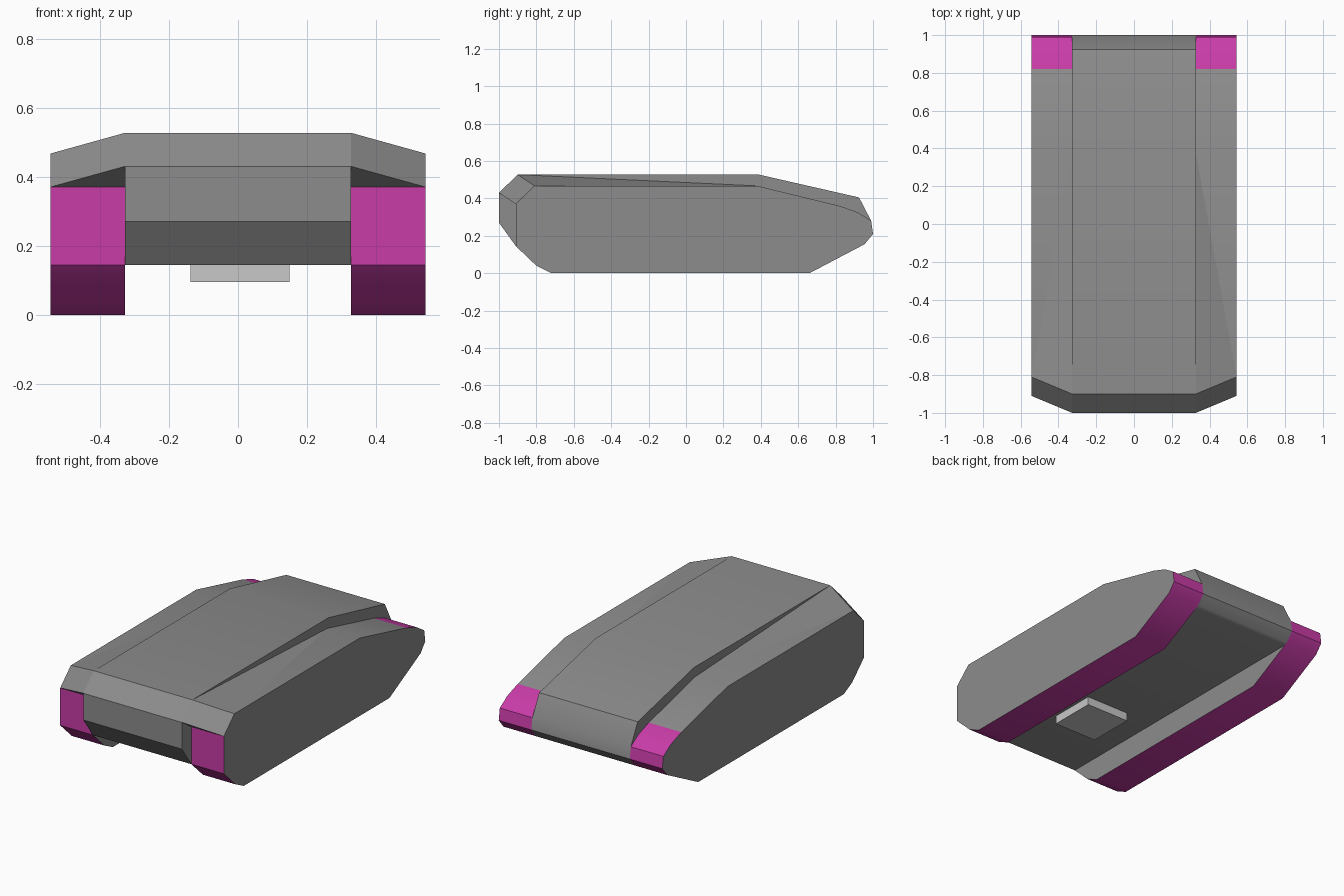
import bpy
import bmesh
from mathutils import Vector

cube = bpy.data.objects.get("Cube")
if cube:
    bpy.data.objects.remove(cube, do_unlink=True)


def make_material(name, rgb):
    mat = bpy.data.materials.new(name)
    mat.use_nodes = True
    colour = (*rgb, 1.0)
    mat.diffuse_color = colour
    mat.node_tree.nodes["Principled BSDF"].inputs["Base Color"].default_value = colour
    return mat


GREY = make_material("hull grey", (0.27, 0.265, 0.265))
MAGENTA = make_material("track magenta", (0.58, 0.045, 0.39))
LIGHT = make_material("light grey", (0.58, 0.58, 0.58))

INNER, OUTER = 0.327, 0.543      # half widths of the hull and of the whole vehicle
SHELF = 0.467                    # height of the side shelf
TAIL = [(0.99, 0.28), (1.0, 0.21), (0.955, 0.155)]


def finish(name, bm, materials, smooth=True):
    bmesh.ops.recalc_face_normals(bm, faces=bm.faces[:])
    mesh = bpy.data.meshes.new(name)
    bm.to_mesh(mesh)
    bm.free()
    for mat in materials:
        mesh.materials.append(mat)
    obj = bpy.data.objects.new(name, mesh)
    bpy.context.collection.objects.link(obj)
    if smooth:
        bpy.ops.object.select_all(action="DESELECT")
        obj.select_set(True)
        bpy.context.view_layer.objects.active = obj
        bpy.ops.object.shade_smooth_by_angle(angle=0.53)
    return obj


def prism(profile, x0, x1):
    """Extrude a (y, z) outline along x."""
    bm = bmesh.new()
    face = bm.faces.new([bm.verts.new((x0, y, z)) for y, z in profile])
    ext = bmesh.ops.extrude_face_region(bm, geom=[face])
    moved = [v for v in ext["geom"] if isinstance(v, bmesh.types.BMVert)]
    bmesh.ops.translate(bm, verts=moved, vec=Vector((x1 - x0, 0, 0)))
    bmesh.ops.recalc_face_normals(bm, faces=bm.faces[:])
    return bm


# Central hull
hull_profile = [(-0.91, 0.145), (-1.0, 0.27), (-1.0, 0.43), (-0.9, 0.527),
                (0.39, 0.527), (0.925, 0.405)] + TAIL + [(0.935, 0.145)]
finish("hull", prism(hull_profile, -INNER, INNER), [GREY])

# Track housings: painted underside and ends, grey sides and top
track_profile = [(-0.72, 0), (-0.8, 0.04), (-0.91, 0.145), (-0.91, 0.37),
                 (-0.81, SHELF), (0.38, SHELF), (0.82, 0.36), (0.92, 0.325)]
track_profile += TAIL + [(0.66, 0)]
for side, s in (("left", 1), ("right", -1)):
    bm = prism(track_profile, s * INNER, s * OUTER)
    for f in bm.faces:
        low_or_end = f.normal.z < 0.1 or f.calc_center_median().y > 0.82
        f.material_index = int(abs(f.normal.x) < 0.5 and low_or_end)
    finish(side + "_track_housing", bm, [GREY, MAGENTA])

    # Tapering shoulder that joins the nose to the side shelf
    bm = bmesh.new()
    corners = [(INNER, -1.0, 0.43), (INNER, -0.9, 0.527), (INNER, -0.91, 0.37),
               (OUTER, -0.91, 0.37), (OUTER, -0.81, SHELF), (INNER, 0.38, SHELF)]
    verts = [bm.verts.new((s * x, y, z)) for x, y, z in corners]
    bmesh.ops.convex_hull(bm, input=verts)
    finish(side + "_shoulder", bm, [GREY], smooth=False)

# Small block under the belly
block_profile = [(-0.51, 0.095), (-0.51, 0.15), (-0.225, 0.15), (-0.225, 0.095)]
finish("belly_block", prism(block_profile, -0.137, 0.149), [LIGHT], smooth=False)
